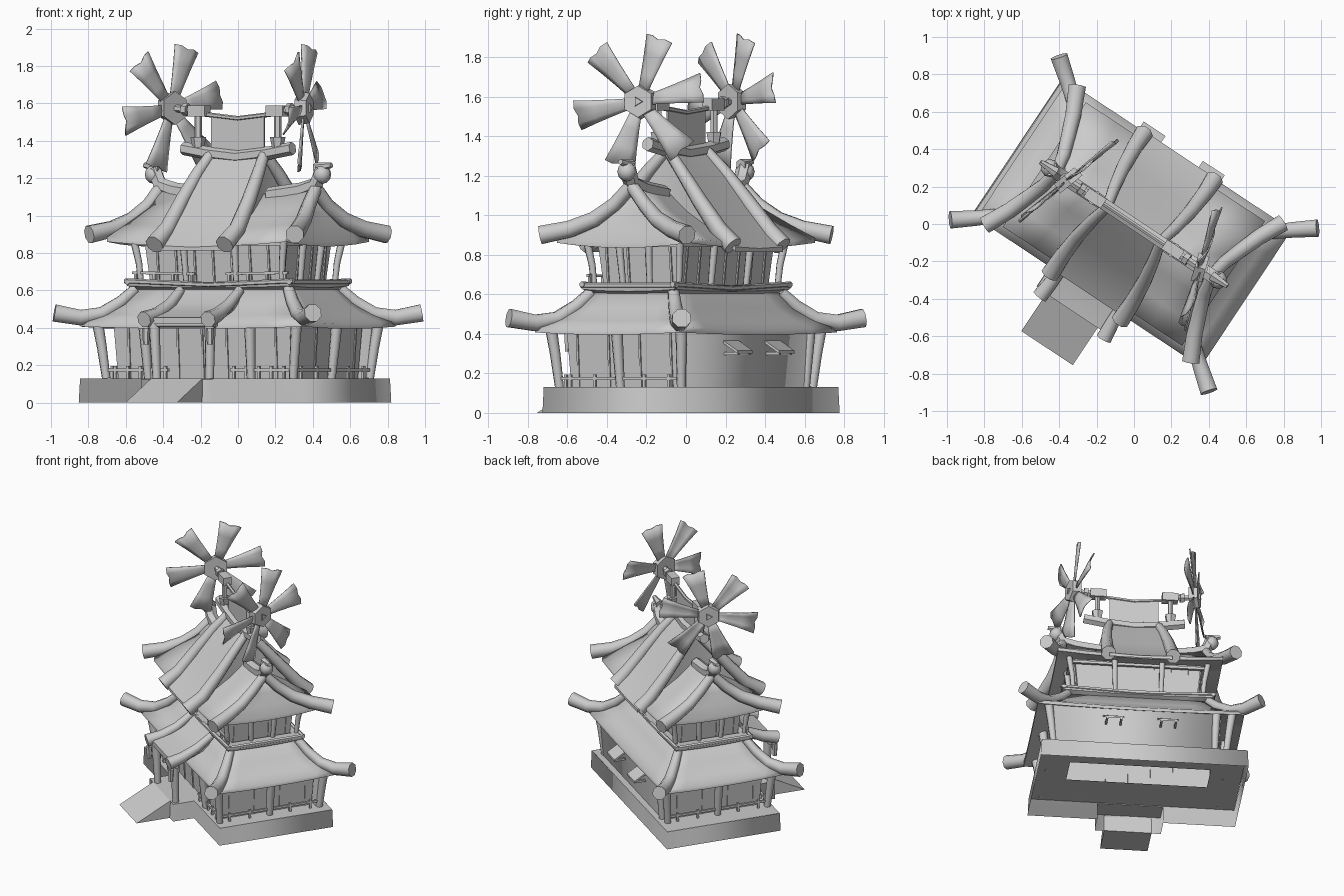
import bpy, bmesh, math
from mathutils import Vector, Matrix

if "Cube" in bpy.data.objects:
    bpy.data.objects.remove(bpy.data.objects["Cube"], do_unlink=True)

# One grey finish, and the turn of the whole building
grey = bpy.data.materials.new("plain_grey")
grey.use_nodes = True
grey.diffuse_color = (0.6, 0.6, 0.6, 1)
grey.node_tree.nodes["Principled BSDF"].inputs["Base Color"].default_value = (0.6, 0.6, 0.6, 1)
TURN = Matrix.Rotation(math.radians(-33.6), 4, 'Z')
SIDES = (-1, 1)


def finish(name, bm, smooth=50, matrix=None):
    """Turn the mesh into an object; smooth is the sharp-edge angle, 0 for flat."""
    bmesh.ops.recalc_face_normals(bm, faces=bm.faces)
    mesh = bpy.data.meshes.new(name)
    bm.to_mesh(mesh)
    bm.free()
    mesh.transform(TURN @ (matrix or Matrix()))
    mesh.materials.append(grey)
    obj = bpy.data.objects.new(name, mesh)
    bpy.context.collection.objects.link(obj)
    if smooth:
        bpy.ops.object.select_all(action='DESELECT')
        obj.select_set(True)
        bpy.context.view_layer.objects.active = obj
        bpy.ops.object.shade_smooth_by_angle(angle=math.radians(smooth))
    return obj


def bridge(bm, rings, cap_start=True, cap_end=True):
    loops = [[bm.verts.new(p) for p in ring] for ring in rings]
    for a, b in zip(loops, loops[1:]):
        for i in range(len(a)):
            j = (i + 1) % len(a)
            bm.faces.new((a[i], a[j], b[j], b[i]))
    if cap_start:
        bm.faces.new(loops[0])
    if cap_end:
        bm.faces.new(loops[-1])


def loft(name, rings, cap_start=True, cap_end=True, smooth=50):
    bm = bmesh.new()
    bridge(bm, rings, cap_start, cap_end)
    return finish(name, bm, smooth)


def rect(hu, hv, z, lift=0.0, n=6, ou=0.0, ov=0.0):
    """Rectangle ring whose corners lift above the middle of each side."""
    corners = [(-hu, -hv), (hu, -hv), (hu, hv), (-hu, hv)]
    ring = []
    for k in range(4):
        a, b = Vector(corners[k]), Vector(corners[(k + 1) % 4])
        for i in range(n):
            p = a.lerp(b, i / n)
            ring.append((p.x + ou, p.y + ov, z + lift * (2 * i / n - 1) ** 2))
    return ring


def add_tube(bm, path, r0, r1, sides=6):
    pts = [Vector(p) for p in path]
    rings = []
    for i, p in enumerate(pts):
        d = (pts[min(i + 1, len(pts) - 1)] - pts[max(i - 1, 0)]).normalized()
        up = Vector((0, 0, 1)) if abs(d.z) < 0.95 else Vector((0, 1, 0))
        s = d.cross(up).normalized()
        t = s.cross(d)
        r = r0 + (r1 - r0) * i / (len(pts) - 1)
        angles = [2 * math.pi * (k + 0.5) / sides for k in range(sides)]
        rings.append([p + (s * math.cos(a) + t * math.sin(a)) * r for a in angles])
    bridge(bm, rings)


def tubes(name, paths, r0, r1=None, sides=6):
    bm = bmesh.new()
    for path in paths:
        add_tube(bm, path, r0, r0 if r1 is None else r1, sides)
    return finish(name, bm)


def mirrored(path, us=SIDES, vs=SIDES):
    return [[(a * u, b * v, z) for u, v, z in path] for a in us for b in vs]


# Stone base with a porch step, open underneath, and its ramp
FLOOR = 0.13
outline = [(-0.75, -0.41), (-0.25, -0.41), (-0.25, -0.565), (0.21, -0.565),
           (0.21, -0.41), (0.695, -0.41), (0.695, 0.435), (-0.75, 0.435)]
loft("base_sides", [[(u, v, 0) for u, v in outline],
                    [(u * 0.992, v * 0.99, FLOOR) for u, v in outline]], False, False, 120)
loft("base_top", [rect(0.716, 0.418, FLOOR, n=1, ou=-0.027, ov=0.012),
                  rect(0.49, 0.12, FLOOR, n=1, ou=-0.03, ov=0.01)], False, False, 0)
loft("porch_floor", [[(u, -0.56, FLOOR), (u, -0.406, FLOOR), (u, -0.406, FLOOR - 0.005), (u, -0.56, FLOOR - 0.005)]
                     for u in (-0.247, 0.208)], smooth=0)
loft("entry_ramp", [[(u, -0.81, 0), (u, -0.56, 0), (u, -0.56, FLOOR)] for u in (-0.185, 0.145)])

# Walls of both floors
loft("lower_walls", [rect(0.55, 0.33, FLOOR, n=1), rect(0.57, 0.35, 0.46, n=1)], False, False)
loft("upper_walls", [rect(0.41, 0.22, 0.6, n=1), rect(0.44, 0.25, 0.9, n=1)], False, False)
loft("back_wall", [rect(0.55, 0.02, FLOOR, n=1, ou=0.04, ov=0.365),
                   rect(0.57, 0.02, 0.43, n=1, ou=0.04, ov=0.385)], False, False, 120)
strips = []
for z0, z1, hu, hv, lean in ((FLOOR, 0.43, 0.55, 0.33, 0.02), (0.63, 0.88, 0.415, 0.225, 0.025)):
    for k in range(-3, 4):
        u, v = k * hu / 3.5, k * hv / 3.5
        strips += mirrored([(u, hv, z0), (u, hv + lean, z1)], (1,))
        if k % 2:
            strips += mirrored([(hu, v, z0), (hu + lean, v, z1)], vs=(1,))
tubes("wall_strips", strips, 0.008, sides=4)

# Pillars, flaring outward at the top
lower = mirrored([(0.6, 0.37, FLOOR), (0.62, 0.383, 0.3), (0.64, 0.397, 0.44)])
lower += mirrored([(0.33, -0.37, FLOOR), (0.34, -0.4, 0.43)], vs=(1,))
lower += mirrored([(0.17, -0.53, FLOOR), (0.18, -0.54, 0.45)], vs=(1,))
lower += [[(-0.52, 0.38, FLOOR), (-0.53, 0.4, 0.43)]]
lower += mirrored([(0.6, 0.0, FLOOR), (0.635, 0.0, 0.43)], vs=(1,))
tubes("lower_pillars", lower, 0.023, 0.031, 8)
upper = mirrored([(0.45, 0.255, 0.62), (0.46, 0.265, 0.75), (0.485, 0.285, 0.89)])
upper += mirrored([(0.16, 0.255, 0.62), (0.165, 0.285, 0.88)])
upper += mirrored([(0.45, 0.08, 0.62), (0.48, 0.09, 0.88)])
tubes("upper_pillars", upper, 0.015, 0.021, 8)
tubes("upper_lintels", mirrored([(-0.47, 0.275, 0.85), (0.47, 0.275, 0.85)], (1,))
      + mirrored([(0.475, -0.28, 0.85), (0.475, 0.28, 0.85)], vs=(1,)), 0.014, sides=4)

# Veranda railings
rails = mirrored([(0.2, -0.37, 0.175), (0.61, -0.37, 0.175)], vs=(1,))
rails += mirrored([(0.605, -0.37, 0.175), (0.605, 0.37, 0.175)], vs=(1,))
for k in range(5):
    u, v = 0.22 + 0.08 * k, -0.3 + 0.15 * k
    rails += mirrored([(u, -0.37, FLOOR), (u, -0.37, 0.195)], vs=(1,))
    rails += mirrored([(0.605, v, FLOOR), (0.605, v, 0.195)], vs=(1,))
tubes("veranda_railing", rails, 0.011, sides=4)

# Balcony ledge, with a low rail along the front
loft("balcony_ledge", [rect(0.48, 0.24, 0.6), rect(0.525, 0.28, 0.615, 0.01),
                       rect(0.53, 0.285, 0.645, 0.01), rect(0.44, 0.22, 0.645)], False, False)
tubes("ledge_edge_beams", mirrored([(-0.54, 0.275, 0.65), (0, 0.275, 0.63), (0.54, 0.275, 0.65)], (1,))
      + mirrored([(0.52, -0.29, 0.645), (0.52, 0.29, 0.645)], vs=(1,)), 0.015)
rails = mirrored([(0.1, -0.265, 0.69), (0.5, -0.265, 0.695)], vs=(1,))
for k in range(4):
    u = 0.12 + 0.12 * k
    rails += mirrored([(u, -0.265, 0.62), (u, -0.265, 0.7)], vs=(1,))
tubes("balcony_rail", rails, 0.01, sides=4)

# Sweeping roofs
loft("lower_roof", [rect(*r) for r in (
    (0.56, 0.34, 0.45), (0.72, 0.44, 0.395, 0.012), (0.72, 0.44, 0.42, 0.015), (0.64, 0.37, 0.465, 0.01),
    (0.56, 0.3, 0.53), (0.48, 0.24, 0.62))], False, smooth=85)
loft("upper_roof", [rect(*r) for r in (
    (0.43, 0.24, 0.89), (0.575, 0.4, 0.835, 0.025), (0.575, 0.4, 0.86, 0.025), (0.535, 0.27, 0.935, 0.02),
    (0.51, 0.13, 1.015, 0.025), (0.46, 0.02, 1.1, 0.04))], False, smooth=85)
gable = [(0.445, 0.84), (0.36, 0.91), (0.24, 1.045), (0.12, 1.2), (0, 1.335)]
profile = [(-v, z) for v, z in gable[:-1]] + gable[::-1]
rings = []
for v, z in profile:
    hw = 0.17 + 0.11 * abs(v)
    base = min(0.88, z - 0.025)
    rings.append([(-hw, v, z), (0, v, z - 0.008), (hw, v, z), (hw, v, base), (-hw, v, base)])
loft("gable_roof", rings)
porch = [(-0.25, 0.61), (-0.34, 0.53), (-0.43, 0.49), (-0.57, 0.455)]
loft("porch_roof", [[(-0.2, v, z), (0.2, v, z), (0.2, v, z - 0.035), (-0.2, v, z - 0.035)] for v, z in porch])

# Tapered roof beams with heavy tips
tubes("lower_hip_beams", mirrored([(0.49, 0.25, 0.61), (0.55, 0.3, 0.54), (0.63, 0.365, 0.475),
                                   (0.72, 0.44, 0.455), (0.83, 0.525, 0.48)]), 0.03, 0.05, 8)
tubes("upper_hip_beams", mirrored([(0.5, 0.0, 1.15), (0.515, 0.09, 1.055), (0.55, 0.19, 0.98),
                                   (0.595, 0.31, 0.93), (0.66, 0.445, 0.9)]), 0.034, 0.05, 8)
for b, tip in ((-1, 0.47), (1, 0.435)):
    tubes("gable_beams", mirrored([(0.17, 0.0, 1.335), (0.195, 0.1, 1.225), (0.215, 0.22, 1.08),
                                   (0.225, 0.35, 0.925), (0.225, tip, 0.845)], vs=(b,)), 0.028, 0.052, 8)
tubes("porch_beams", mirrored([(0.19, -0.27, 0.6), (0.19, -0.38, 0.52), (0.195, -0.49, 0.47),
                               (0.205, -0.6, 0.445)], vs=(1,)), 0.027, 0.045, 8)
tubes("porch_lintel", [[(-0.22, -0.54, 0.42), (0.22, -0.54, 0.42)]], 0.018)
tubes("ridge_beam", [[(-0.35, 0, 1.36), (-0.2, 0, 1.335), (0, 0, 1.315), (0.2, 0, 1.335), (0.35, 0, 1.36)]], 0.036)

# Curled ridge finials, each with a round head
tubes("finial_stems", mirrored([(0.2, 0, 1.11), (0.4, 0, 1.135), (0.5, 0, 1.165), (0.54, 0, 1.25)], vs=(1,)), 0.042)
for s in SIDES:
    bm = bmesh.new()
    bmesh.ops.create_uvsphere(bm, u_segments=8, v_segments=6, radius=0.05,
                              matrix=Matrix.Translation((s * 0.54, 0, 1.22)))
    add_tube(bm, [(s * 0.5, 0, 1.255), (s * 0.6, 0, 1.27)], 0.03, 0.015)
    finish("finial_head", bm)

# Hanging lanterns at the porch and sloping awnings on the back wall
for s in SIDES:
    tubes("porch_lantern", [[(s * 0.205, -0.58, 0.4), (s * 0.205, -0.58, 0.355), (s * 0.205, -0.58, 0.31)]], 0.022, 0.016)
    loft("back_awning", [[(s * 0.19 + d, 0.385, 0.375), (s * 0.19 + d, 0.485, 0.315),
                          (s * 0.19 + d, 0.485, 0.3), (s * 0.19 + d, 0.385, 0.36)] for d in (-0.07, 0.07)])
    tubes("awning_struts", [[(s * 0.19 + d, 0.375, 0.3), (s * 0.19 + d, 0.48, 0.3)] for d in (-0.05, 0.05)], 0.01, sides=4)

# Axle frame and hanging panel over the ridge
loft("hanging_panel", [[(u, y, z + 0.12 * abs(u)) for y, z in ((-0.005, 1.51), (0.005, 1.51), (0.005, 1.33), (-0.005, 1.33))]
                       for u in (-0.17, 0, 0.17)], smooth=0)
tubes("panel_rod", [[(-0.24, 0, 1.545), (0, 0, 1.52), (0.24, 0, 1.545)]], 0.013)
tubes("axle_posts", mirrored([(0.255, 0, 1.35), (0.255, 0, 1.54)], vs=(1,)), 0.02)
tubes("post_feet", mirrored([(0.255, 0, 1.36), (0.255, 0, 1.42)], vs=(1,)), 0.03, 0.042)
tubes("axles", mirrored([(0.25, 0, 1.56), (0.41, 0, 1.575)], vs=(1,)), 0.02)
tubes("axle_collars", mirrored([(0.32, 0, 1.567), (0.35, 0, 1.57)], vs=(1,)), 0.034)
tubes("axle_housings", mirrored([(0.195, 0, 1.56), (0.305, 0, 1.56)], vs=(1,)), 0.042, sides=4)


def windmill(side):
    """Six cupped, pitched blades about a six-sided hub, facing outward."""
    bm = bmesh.new()
    pitch = Matrix.Rotation(math.radians(-10 - 6 * side), 3, 'Z')
    # radius, half width; the tip has a scalloped edge
    stations = ((0.05, 0.028), (0.14, 0.042), (0.24, 0.06), (0.335, 0.08))
    for k in range(6):
        spin = Matrix.Rotation(math.radians(-18 + 60 * k), 3, 'X')
        rows = []
        for r, w in stations:
            scallop = (0, 0.004, -0.006, 0.006, 0) if r > 0.3 else (0,) * 5
            rows.append([bm.verts.new(spin @ (pitch @ Vector((0.2 * w * (1 - t * t), w * t, r + d))))
                         for t, d in zip((-1, -0.5, 0, 0.5, 1), scallop)])
        for a, b in zip(rows, rows[1:]):
            for i in range(4):
                bm.faces.new((a[i], a[i + 1], b[i + 1], b[i]))
    place = Matrix.Translation((side * 0.425, 0, 1.575)) @ Matrix.Rotation(side * math.radians(17), 4, 'Z')
    blades = finish("windmill_blades", bm, 50, place)
    blades.modifiers.new("thickness", 'SOLIDIFY').thickness = 0.008
    bm = bmesh.new()
    add_tube(bm, [(-0.03 * side, 0, 0), (0.03 * side, 0, 0)], 0.09, 0.08)
    add_tube(bm, [(0.02 * side, 0, 0), (0.04 * side, 0, 0)], 0.03, 0.026, 3)
    finish("windmill_hub", bm, 0, place)


for s in SIDES:
    windmill(s)
